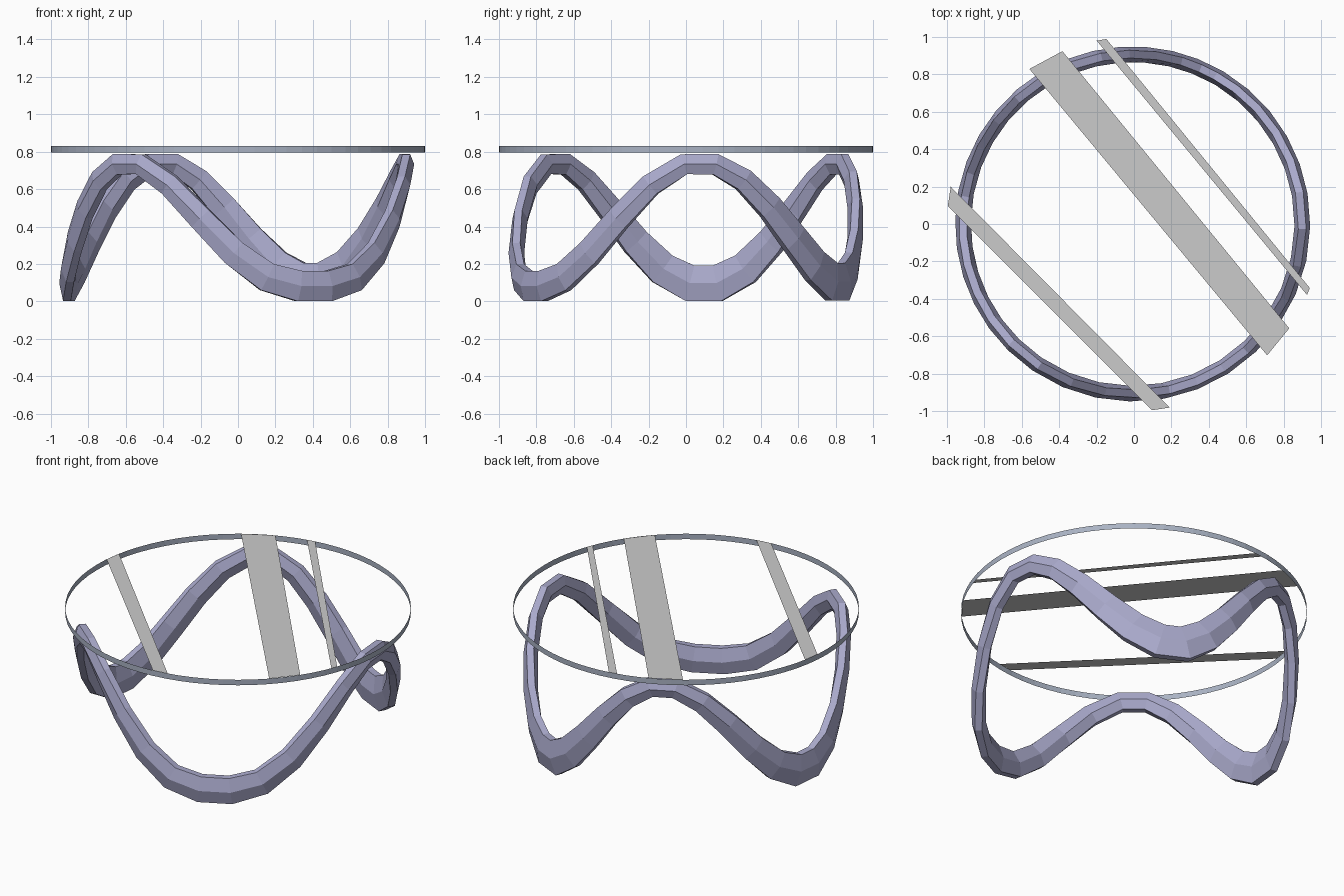
import bpy, math
from mathutils import Vector

if "Cube" in bpy.data.objects:
    bpy.data.objects.remove(bpy.data.objects["Cube"])


def make_object(name, verts, faces, color=None):
    mesh = bpy.data.meshes.new(name)
    mesh.from_pydata(verts, [], faces)
    mesh.update()
    obj = bpy.data.objects.new(name, mesh)
    bpy.context.collection.objects.link(obj)
    if color:
        mat = bpy.data.materials.new(name + "_paint")
        mat.diffuse_color = color
        mat.use_nodes = True
        mat.node_tree.nodes["Principled BSDF"].inputs["Base Color"].default_value = mat.diffuse_color
        mesh.materials.append(mat)
    return obj


def on_circle(deg, radius, z):
    a = math.radians(deg)
    return Vector((radius * math.cos(a), radius * math.sin(a), z))


# Wavy base: hexagonal bar swept round a circle, alternating crests and dips
TURNS = [5, 64, 116, 174, 230, 297, 365]   # crest, dip, crest, dip, ...
DIPS = [(0.105, 1.0), (0.097, 1.05), (0.082, 1.3)]   # half thickness, breadth
STEPS = 6
path = []
for k in range(6):
    dip_half, breadth = DIPS[k // 2]
    sign = 1 if k % 2 == 0 else -1
    for i in range(STEPS):
        t = (i + 0.5) / STEPS
        deg = TURNS[k] + (TURNS[k + 1] - TURNS[k]) * t
        w = min(1, max(0, 0.5 + sign * 0.518 * math.cos(math.pi * t))) ** breadth
        z = dip_half + (0.733 - dip_half) * w
        half = dip_half + (0.056 - dip_half) * w ** 0.7   # thicker in the dips
        path.append((deg, on_circle(deg, 0.907, z) + Vector((-0.007, 0, 0)), half))

HEX = [(1, 0), (0.5, 1), (-0.5, 1), (-1, 0), (-0.5, -1), (0.5, -1)]
count = len(path)
verts, faces = [], []
for j, (deg, point, half) in enumerate(path):
    radial = on_circle(deg, 1, 0)
    tangent = (path[(j + 1) % count][1] - path[j - 1][1]).normalized()
    up = radial.cross(tangent).normalized()
    for u, v in HEX:
        verts.append(point + radial * (u * 0.042) + up * (v * half))
    for s in range(6):
        n, m = (j + 1) % count, (s + 1) % 6
        faces.append((j * 6 + s, n * 6 + s, n * 6 + m, j * 6 + m))
make_object("wavy_base", verts, faces, (0.4, 0.4, 0.6, 1))

# Table top rim: thin open band
SEG = 72
Z_LOW, Z_TOP = 0.795, 0.83
verts = [on_circle(i * 360 / SEG, 1, z) for i in range(SEG) for z in (Z_LOW, Z_TOP)]
faces = [(2 * i, 2 * ((i + 1) % SEG), 2 * ((i + 1) % SEG) + 1, 2 * i + 1)
         for i in range(SEG)]
make_object("top_rim", verts, faces, (0.4, 0.45, 0.55, 1))

# Flat strips crossing the top from rim to rim (corner angles)
STRIPS = {
    "wide_strip": (124, -44.6, -33.9, 112.5),
    "narrow_strip": (101.5, -22.3, -20, 98.5),
    "side_strip": (174.5, 275.5, 281, 168.5),
}
for name, corners in STRIPS.items():
    make_object(name, [on_circle(a, 1, Z_TOP) for a in corners], [(0, 1, 2, 3)])
